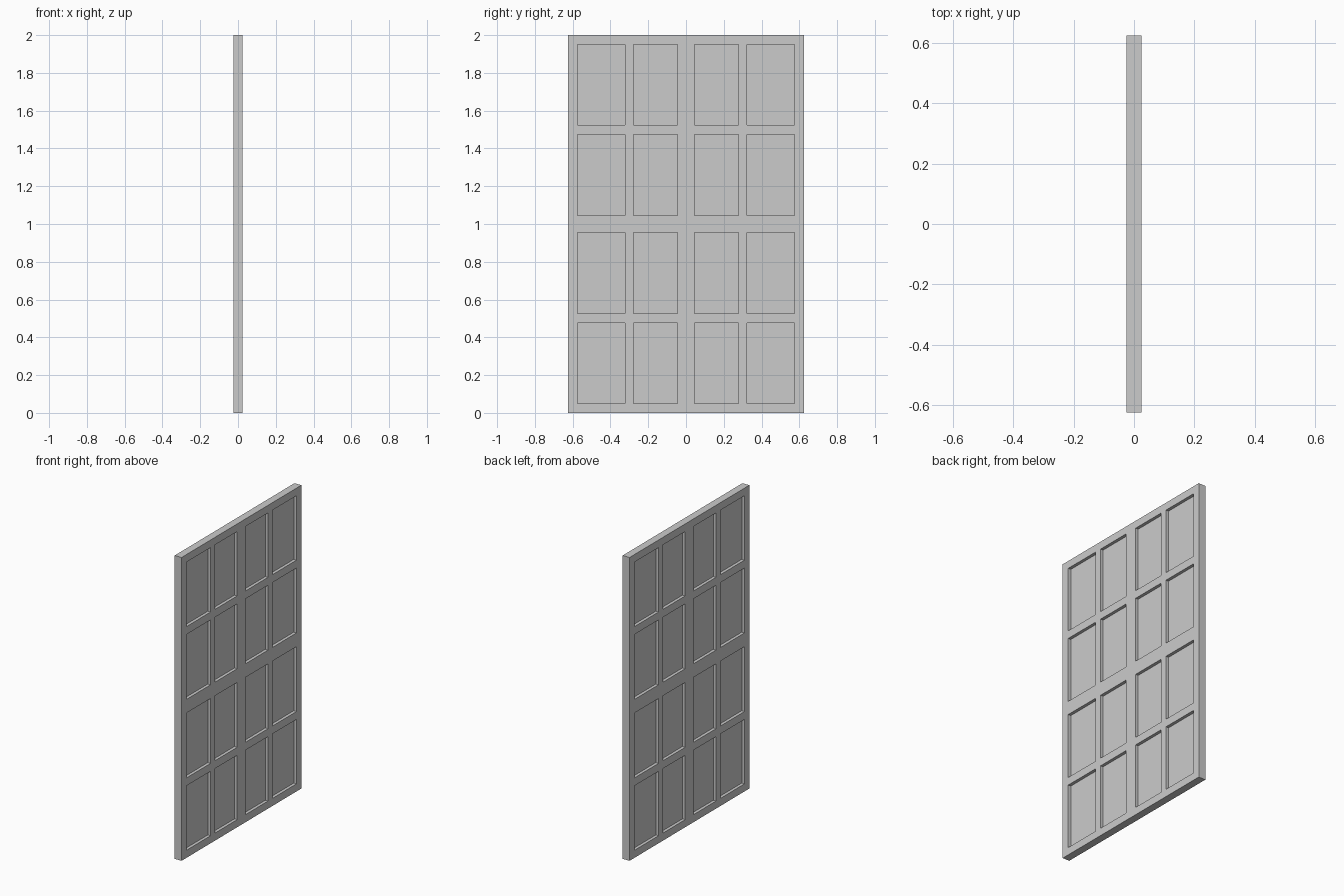
import bpy, bmesh
from mathutils import Vector, Matrix

if "Cube" in bpy.data.objects:
    bpy.data.objects.remove(bpy.data.objects["Cube"])

WIDTH, HEIGHT, THICK = 1.248, 2.0, 0.05
DEPTH = 0.02  # recess of each panel, on both faces

# Panel extents: columns mirrored about y = 0, rows from the bottom up
half_cols = [(0.044, 0.277), (0.322, 0.574)]
cols = half_cols + [(-b, -a) for a, b in half_cols]
rows = [(0.05, 0.475), (0.527, 0.955), (1.045, 1.473), (1.525, 1.95)]

# Door slab
bm = bmesh.new()
bmesh.ops.create_cube(bm, size=1, matrix=Matrix.Translation((0, 0, HEIGHT / 2))
                      @ Matrix.Diagonal((THICK, WIDTH, HEIGHT, 1)))


def cut(co, normal):
    bmesh.ops.bisect_plane(bm, geom=bm.verts[:] + bm.edges[:] + bm.faces[:],
                           dist=1e-5, plane_co=co, plane_no=normal)


# Score the outlines of the panels across the slab
for pair in cols:
    for y in pair:
        cut((0, y, 0), (0, 1, 0))
for pair in rows:
    for z in pair:
        cut((0, 0, z), (0, 0, 1))


def inside(v, spans):
    return any(a < v < b for a, b in spans)


# Sink every panel on both faces
bm.normal_update()
panels = []
for f in bm.faces:
    c = f.calc_center_median()
    if abs(f.normal.x) > 0.9 and inside(c.y, cols) and inside(c.z, rows):
        panels.append(f)
sunk = bmesh.ops.extrude_discrete_faces(bm, faces=panels)["faces"]
for f in sunk:
    side = 1 if f.calc_center_median().x > 0 else -1
    bmesh.ops.translate(bm, verts=f.verts[:], vec=Vector((-side * DEPTH, 0, 0)))

# Join and tidy
bmesh.ops.remove_doubles(bm, verts=bm.verts[:], dist=1e-5)
bmesh.ops.recalc_face_normals(bm, faces=bm.faces[:])

mesh = bpy.data.meshes.new("panelled_door")
bm.to_mesh(mesh)
bm.free()
door = bpy.data.objects.new("panelled_door", mesh)
bpy.context.collection.objects.link(door)
